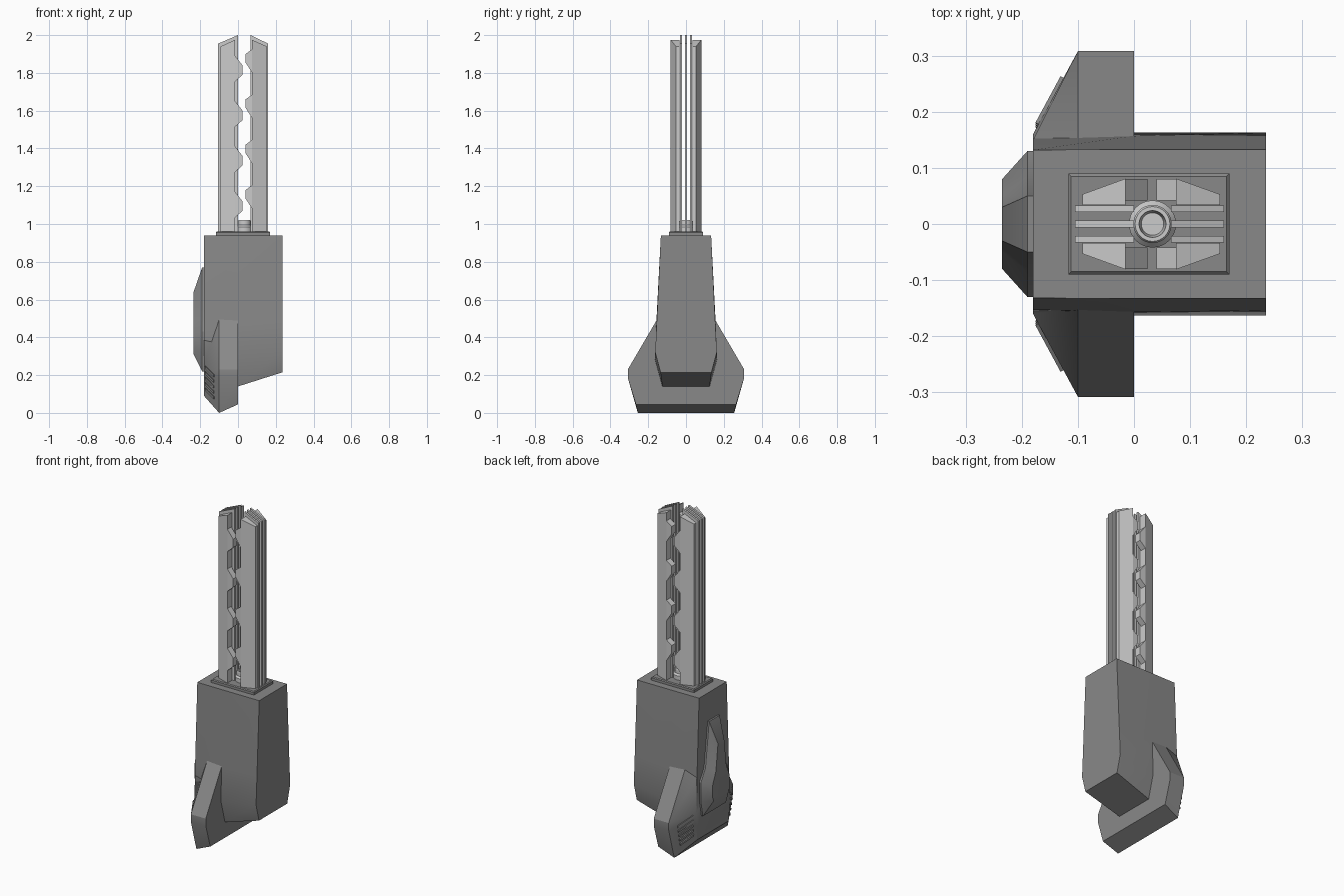
import bpy, bmesh, math

if "Cube" in bpy.data.objects:
    bpy.data.objects.remove(bpy.data.objects["Cube"])

dark = bpy.data.materials.new("dark_casing")
dark.diffuse_color = (0.25, 0.25, 0.25, 1)
dark.use_nodes = True
dark.node_tree.nodes["Principled BSDF"].inputs["Base Color"].default_value = dark.diffuse_color


def loft(name, rings, mat=None, smooth=30):
    """Skin a list of equal-length closed rings of 3D points and cap both ends."""
    bm = bmesh.new()
    vs = [[bm.verts.new(p) for p in r] for r in rings]
    n = len(rings[0])
    for a, b in zip(vs, vs[1:]):
        for i in range(n):
            j = (i + 1) % n
            bm.faces.new((a[i], a[j], b[j], b[i]))
    bm.faces.new(vs[0])
    bm.faces.new(vs[-1])
    bmesh.ops.recalc_face_normals(bm, faces=bm.faces)
    me = bpy.data.meshes.new(name)
    bm.to_mesh(me)
    bm.free()
    ob = bpy.data.objects.new(name, me)
    bpy.context.collection.objects.link(ob)
    if mat:
        me.materials.append(mat)
    bpy.ops.object.select_all(action='DESELECT')
    ob.select_set(True)
    bpy.context.view_layer.objects.active = ob
    bpy.ops.object.shade_smooth_by_angle(angle=math.radians(smooth))
    return ob


def sym(x, half):
    """Ring at x from a half outline of (y, z), mirrored in y."""
    return [(x, y, z) for y, z in half] + [(x, -y, z) for y, z in reversed(half)]


def rect(x0, x1, y0, y1, z):
    return [(x0, y0, z), (x1, y0, z), (x1, y1, z), (x0, y1, z)]


# Main casing
loft("casing", [
    sym(-0.18, [(0.132, 0.94), (0.153, 0.45), (0.155, 0.30), (0.13, 0.20)]),
    sym(0.0, [(0.133, 0.94), (0.157, 0.48), (0.163, 0.28), (0.125, 0.14)]),
    sym(0.235, [(0.133, 0.94), (0.154, 0.50), (0.163, 0.32), (0.135, 0.215)]),
], dark)

# Flared foot at the rear
loft("flared_foot", [
    sym(-0.18, [(0.15, 0.47), (0.16, 0.25), (0.16, 0.19), (0.15, 0.09)]),
    sym(-0.10, [(0.15, 0.50), (0.308, 0.23), (0.308, 0.185), (0.255, 0.0)]),
    sym(0.0, [(0.15, 0.50), (0.308, 0.23), (0.308, 0.185), (0.265, 0.045)]),
], dark)

# Raised rear panel
base = [(0.05, 0.77), (0.085, 0.50), (0.13, 0.43), (0.13, 0.32), (0.11, 0.22)]
face = [(0.03, 0.64), (0.05, 0.48), (0.08, 0.41), (0.08, 0.33), (0.07, 0.31)]
loft("rear_panel", [sym(-0.17, base), sym(-0.19, base), sym(-0.235, face)], dark)


# Vent slats on the foot chamfers
def chamfer_point(t, z, side, lift):
    y_out = 0.308 if z > 0.185 else 0.255 + z * 0.053 / 0.185
    y_in = 0.16 if z > 0.19 else 0.15 + (z - 0.09) * 0.1
    return (-0.18 + 0.08 * t - 0.88 * lift, side * (y_in + (y_out - y_in) * t + 0.47 * lift), z)


for side in (-1, 1):
    for i in range(5):
        z = 0.245 - 0.029 * i
        loft("vent_slat", [
            [chamfer_point(t, z - 0.08 * t + dz, side, lift)
             for dz, lift in ((0, -0.01), (0, 0.006), (0.012, 0.006), (0.012, -0.01))]
            for t in (0.12, 0.4, 0.68)], dark)

# Mounting plate under the rails
loft("mount_plate", [rect(-0.117, 0.17, -0.09, 0.09, 0.93),
                     rect(-0.117, 0.17, -0.09, 0.09, 0.955),
                     rect(-0.112, 0.165, -0.085, 0.085, 0.96)], dark)


# Muzzle tube between the rails
def circle(r, z, n=32):
    return [(0.033 + r * math.cos(2 * math.pi * i / n),
             r * math.sin(2 * math.pi * i / n), z) for i in range(n)]


loft("muzzle_tube", [circle(r, z) for r, z in
                     ((0.042, 0.95), (0.042, 0.985), (0.034, 0.995), (0.034, 1.015),
                      (0.031, 1.02), (0.024, 1.02), (0.02, 0.98))])


# Rails: (outer x, inner x, shell outer x, shell inner x, tooth tip x, tooth offset)
def slab(name, outline, y0, y1):
    return loft(name, [[(x, y, z) for x, z in outline] for y in (y0, y1)])


rails = [("left", -0.105, 0.0, -0.092, -0.015, 0.024, 1.815),
         ("right", 0.16, 0.066, 0.153, 0.075, 0.04, 1.875)]
for label, xo, xi, so, si, tip, z_top in rails:
    # Three thin conductor plates
    for y in (-0.027, 0, 0.027):
        slab(label + "_rail_plate", [(xo, 0.94), (xi, 0.94), (xi, 2.0), (xo, 1.955)],
             y - 0.006, y + 0.006)
    for side in (-1, 1):
        # Tapered outer shell
        loft(label + "_rail_shell", [
            [(so, 0.034 * side, z0), (si, 0.034 * side, z1),
             (si, 0.081 * side, z1), (so, 0.053 * side, z0)]
            for z0, z1 in ((0.95, 0.95), (1.94, 1.975))])
        # Hooked teeth along the gap
        for k in range(4):
            z = z_top - 0.24 * k
            slab(label + "_rail_tooth",
                 [(si, z + 0.075), (tip, z + 0.025), (tip, z - 0.025), (si, z - 0.06)]
                 if label == "left" else
                 [(si, z + 0.05), (tip, z + 0.025), (tip, z - 0.02), (si, z - 0.075)],
                 0.042 * side, 0.08 * side)
